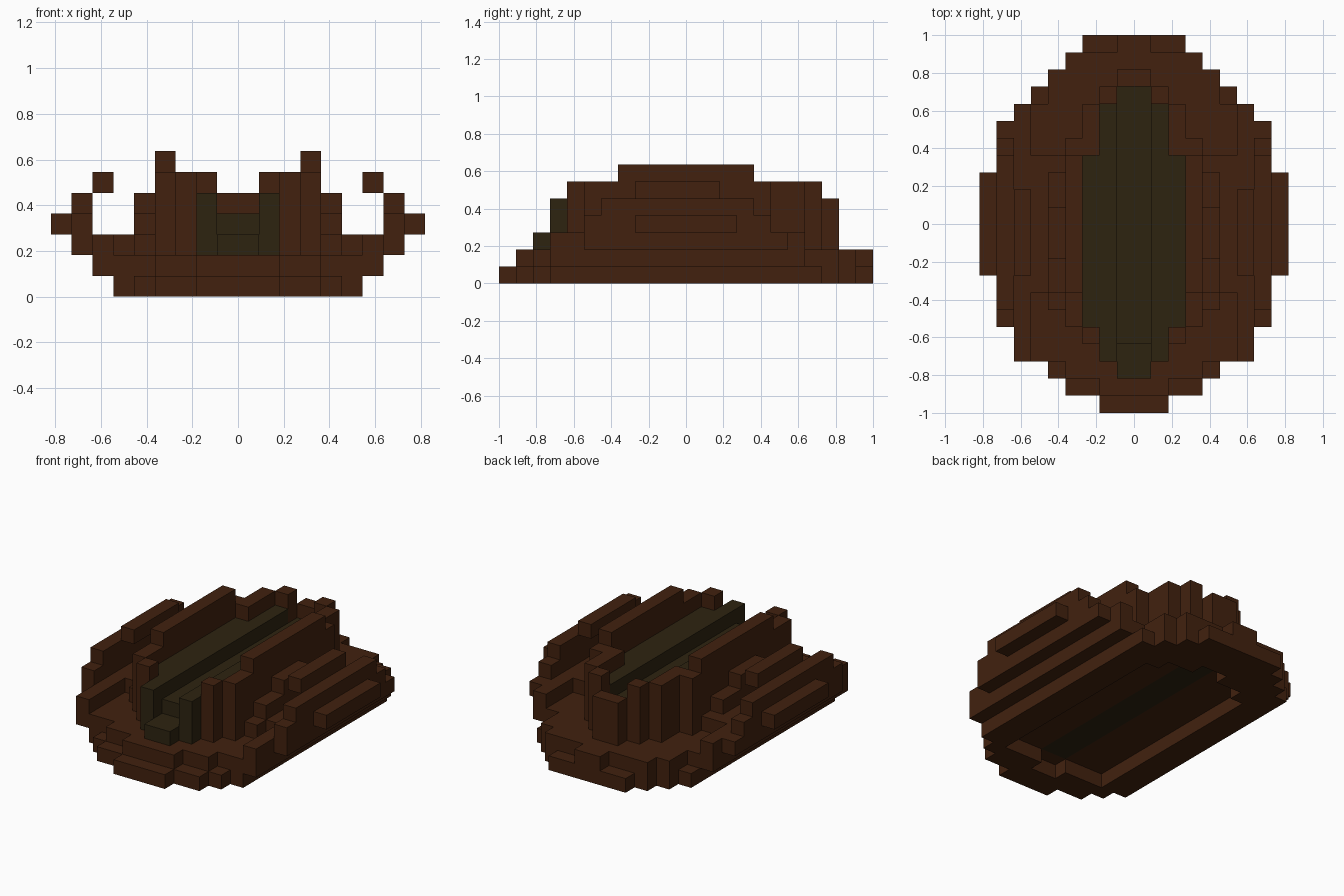
import bpy, bmesh, math

if "Cube" in bpy.data.objects:
    bpy.data.objects.remove(bpy.data.objects["Cube"], do_unlink=True)

U = 2 / 22  # one block


def material(name, rgb):
    m = bpy.data.materials.new(name)
    m.use_nodes = True
    m.diffuse_color = (*rgb, 1)
    m.node_tree.nodes["Principled BSDF"].inputs["Base Color"].default_value = (*rgb, 1)
    return m


brown = material("dark_brown", (0.054, 0.0155, 0.0045))
olive = material("dark_olive", (0.0265, 0.0172, 0.0053))


def box(x0, x1, y0, y1, z0, z1):
    """Cells of a box given for the left half, mirrored to the right."""
    return {(s, y, z) for x in range(x0, x1) for s in (x, -x - 1)
            for y in range(y0, y1) for z in range(z0, z1)}


def plan(rows, z0, z1):
    """Stepped layer: rows of (half width, y start, y end)."""
    return set().union(*(box(0, w, a, b, z0, z1) for w, a, b in rows))


def build(name, cells, mat):
    """Skin the open sides of a set of cells and merge the flat areas."""
    bm = bmesh.new()
    verts = {}
    for c in cells:
        for axis in range(3):
            for side in (0, 1):
                n = list(c)
                n[axis] += 1 if side else -1
                if tuple(n) in cells:
                    continue
                quad = []
                for a, b in ((0, 0), (1, 0), (1, 1), (0, 1)):
                    p = list(c)
                    p[axis] += side
                    p[(axis + 1) % 3] += a
                    p[(axis + 2) % 3] += b
                    p = tuple(p)
                    if p not in verts:
                        verts[p] = bm.verts.new([v * U for v in p])
                    quad.append(verts[p])
                bm.faces.new(quad if side else quad[::-1])
    bmesh.ops.dissolve_limit(bm, angle_limit=math.radians(1),
                             verts=bm.verts[:], edges=bm.edges[:])
    me = bpy.data.meshes.new(name)
    bm.to_mesh(me)
    bm.free()
    me.materials.append(mat)
    ob = bpy.data.objects.new(name, me)
    bpy.context.collection.objects.link(ob)


# Bottom ring, open underneath
base = plan([(2, -11, -10), (4, -10, -9), (5, -9, -8), (6, -8, 8),
             (5, 8, 9), (4, 9, 10), (3, 10, 11)], 0, 1)
recess = plan([(1, -9, -8), (4, -8, 6), (3, 6, 7), (1, 7, 8)], 0, 1)
build("base_ring", base - recess, brown)

# Floor layer, with a slot for the core
floor = plan([(2, -10, -9), (4, -9, -8), (7, -8, 7), (5, 7, 9),
              (4, 9, 10), (1, 10, 11)], 1, 2)
build("floor", floor - box(0, 1, -8, 7, 1, 2), brown)

# Flared outer walls, curling in at the top
walls = box(6, 7, -8, 7, 2, 3) | box(7, 8, -6, 6, 2, 3)
walls |= box(7, 8, -6, 5, 3, 4) | box(8, 9, -3, 3, 3, 4)
walls |= box(7, 8, -5, 4, 4, 5)
build("outer_walls", walls, brown)
build("wall_lips", box(6, 7, -3, 2, 5, 6), brown)

# Stepped blocks between the outer walls and the inner shell
steps = box(4, 5, -5, 4, 2, 3) | box(5, 6, -4, 4, 2, 3)
steps |= box(4, 5, -4, 3, 3, 4) | box(4, 5, -2, 1, 4, 5)
build("side_steps", steps, brown)

# Inner shell: side walls, ridges and closed back
shell = box(3, 4, -6, 5, 2, 6) | box(3, 4, -4, 4, 6, 7)
shell |= box(2, 3, -7, -6, 2, 6) | box(2, 3, 4, 7, 2, 6)
shell |= box(1, 2, 7, 8, 2, 6) | box(0, 1, 8, 9, 2, 5)
build("inner_shell", shell, brown)

# Core with a channel along the middle
core = box(0, 1, -8, 7, 1, 2) | box(0, 1, -9, 8, 2, 3) | box(0, 1, -7, 8, 3, 4)
core |= box(1, 2, -8, 7, 2, 5) | box(2, 3, -6, 4, 2, 5)
build("core", core, olive)
